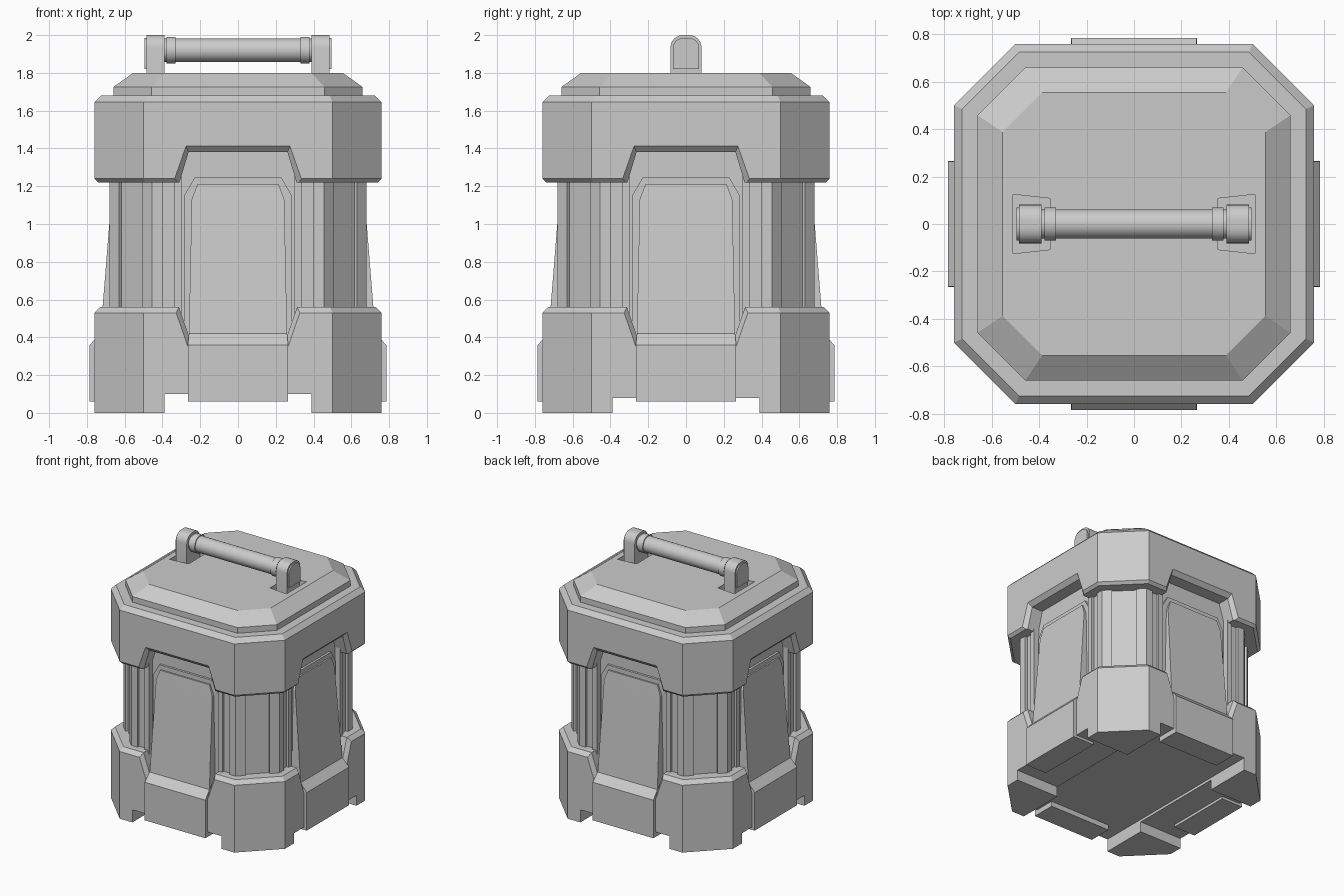
import bpy, bmesh
from math import sin, cos, pi

if "Cube" in bpy.data.objects:
    bpy.data.objects.remove(bpy.data.objects["Cube"])


def loft(name, rings, smooth=False):
    """Skin equal-length point rings into a closed solid."""
    bm = bmesh.new()
    rows = [[bm.verts.new(p) for p in r] for r in rings]
    n = len(rows[0])
    for a, b in zip(rows, rows[1:]):
        for i in range(n):
            bm.faces.new((a[i], a[(i + 1) % n], b[(i + 1) % n], b[i]))
    bm.faces.new(rows[0][::-1])
    bm.faces.new(rows[-1])
    bmesh.ops.recalc_face_normals(bm, faces=bm.faces)
    me = bpy.data.meshes.new(name)
    bm.to_mesh(me)
    bm.free()
    ob = bpy.data.objects.new(name, me)
    bpy.context.collection.objects.link(ob)
    if smooth:
        activate(ob)
        bpy.ops.object.shade_smooth_by_angle(angle=0.6)
    return ob


def activate(ob):
    bpy.ops.object.select_all(action='DESELECT')
    ob.select_set(True)
    bpy.context.view_layer.objects.active = ob


def cut(target, cutter):
    m = target.modifiers.new("cut", 'BOOLEAN')
    m.operation, m.solver, m.object = 'DIFFERENCE', 'EXACT', cutter
    activate(target)
    bpy.ops.object.modifier_apply(modifier=m.name)
    bpy.data.objects.remove(cutter, do_unlink=True)


def octagon(r, z, c=None):
    c = 0.5 - (0.76 - r) * 0.414 if c is None else c
    return [(-c, -r, z), (c, -r, z), (r, -c, z), (r, c, z),
            (c, r, z), (-c, r, z), (-r, c, z), (-r, -c, z)]


def turn(pts, k):
    for _ in range(k):
        pts = [(-y, x, z) for x, y, z in pts]
    return pts


def mirrored(half, y):
    """Half outline (x, z) on the right -> full outline on plane y."""
    return [(x, y, z) for x, z in half] + [(-x, y, z) for x, z in half[::-1]]


def box(name, x, y, z0, z1):
    return loft(name, [[(-x, -y, z), (x, -y, z), (x, y, z), (-x, y, z)] for z in (z0, z1)])


# Main shells
collar = loft("upper_collar", [octagon(0.74, 1.22), octagon(0.76, 1.24),
                               octagon(0.76, 1.645), octagon(0.725, 1.68)])
base = loft("lower_base", [octagon(0.76, 0), octagon(0.76, 0.53), octagon(0.73, 0.56)])

# Bevelled notches on each side of both shells
up_wide = [(0.36, 1.17), (0.275, 1.412)]
up_slim = [(0.325, 1.17), (0.262, 1.38)]
low_wide = [(0.265, 0.35), (0.355, 0.61)]
low_slim = [(0.24, 0.35), (0.33, 0.61)]
for shell, wide, slim in ((collar, up_wide, up_slim), (base, low_wide, low_slim)):
    for k in range(4):
        rings = [mirrored(wide, -0.85), mirrored(wide, -0.76),
                 mirrored(slim, -0.73), mirrored(slim, -0.60)]
        cut(shell, loft("notch_cutter", [turn(r, k) for r in rings]))

# Channels underneath leave four corner feet
cut(base, box("channel_cutter", 0.39, 1, -0.1, 0.10))
cut(base, box("channel_cutter", 1, 0.39, -0.1, 0.08))

# Ribbed core
side = [(.30, .635), (.30, .68), (.34, .68), (.34, .66), (.40, .66), (.40, .68), (.455, .68)]
corner = [(.505, .63), (.492, .617), (.617, .492), (.63, .505)]
quarter = [(-x, d) for x, d in side[::-1]] + side + corner
loft("ribbed_core", [[p for k in range(4) for p in turn([(x, -d, z) for x, d in quarter], k)]
                     for z in (0.3, 1.5)])

# Sloped side panels with a thin frame behind
frame = [(0.285, 0.34), (0.285, 1.15), (0.23, 1.245)]
panel = [(0.265, 0.06, 0.785), (0.265, 0.36, 0.785), (0.26, 0.42, 0.728),
         (0.245, 1.13, 0.671), (0.215, 1.21, 0.664)]
for k in range(4):
    loft(f"panel_frame_{k}", [turn(mirrored(frame, y), k) for y in (-0.60, -0.652)])
    rings = [[(-w, -0.6, z), (-w, -y, z), (w, -y, z), (w, -0.6, z)] for w, z, y in panel]
    loft(f"side_panel_{k}", [turn(r, k) for r in rings])

# Lid with handle sockets
lid = loft("lid", [octagon(0.66, 1.66), octagon(0.66, 1.725), octagon(0.555, 1.80, 0.388)])
for s in (1, -1):
    sock = [(0.355, 0.108), (0.51, 0.125), (0.51, -0.125), (0.355, -0.108)]
    cut(lid, loft("socket_cutter", [[(s * x, y, z) for x, y in sock] for z in (1.75, 1.9)]))


# Handle posts, end caps, collars and grip
def arch(x, w, r, z0, z1):
    pts = [(x, -w, z0), (x, w, z0)]
    for q in (0, pi / 2):
        for i in range(7):
            a = q + i * pi / 12
            pts.append((x, (w - r) * (1 if q == 0 else -1) + r * cos(a), z1 - r + r * sin(a)))
    return pts


def rod(name, x0, x1, r):
    loft(name, [[(x, r * cos(i * pi / 16), 1.92 + r * sin(i * pi / 16)) for i in range(32)]
                for x in (x0, x1)], smooth=True)


for s, tag in ((1, "right"), (-1, "left")):
    loft(f"handle_post_{tag}", [arch(s * x, 0.082, 0.065, 1.74, 2.0) for x in (0.39, 0.485)], True)
    loft(f"post_cap_{tag}", [arch(s * x, 0.07, 0.055, 1.82, 1.985) for x in (0.48, 0.495)], True)
    rod(f"grip_collar_{tag}", s * 0.33, s * 0.378, 0.07)
rod("handle_grip", -0.4, 0.4, 0.062)
